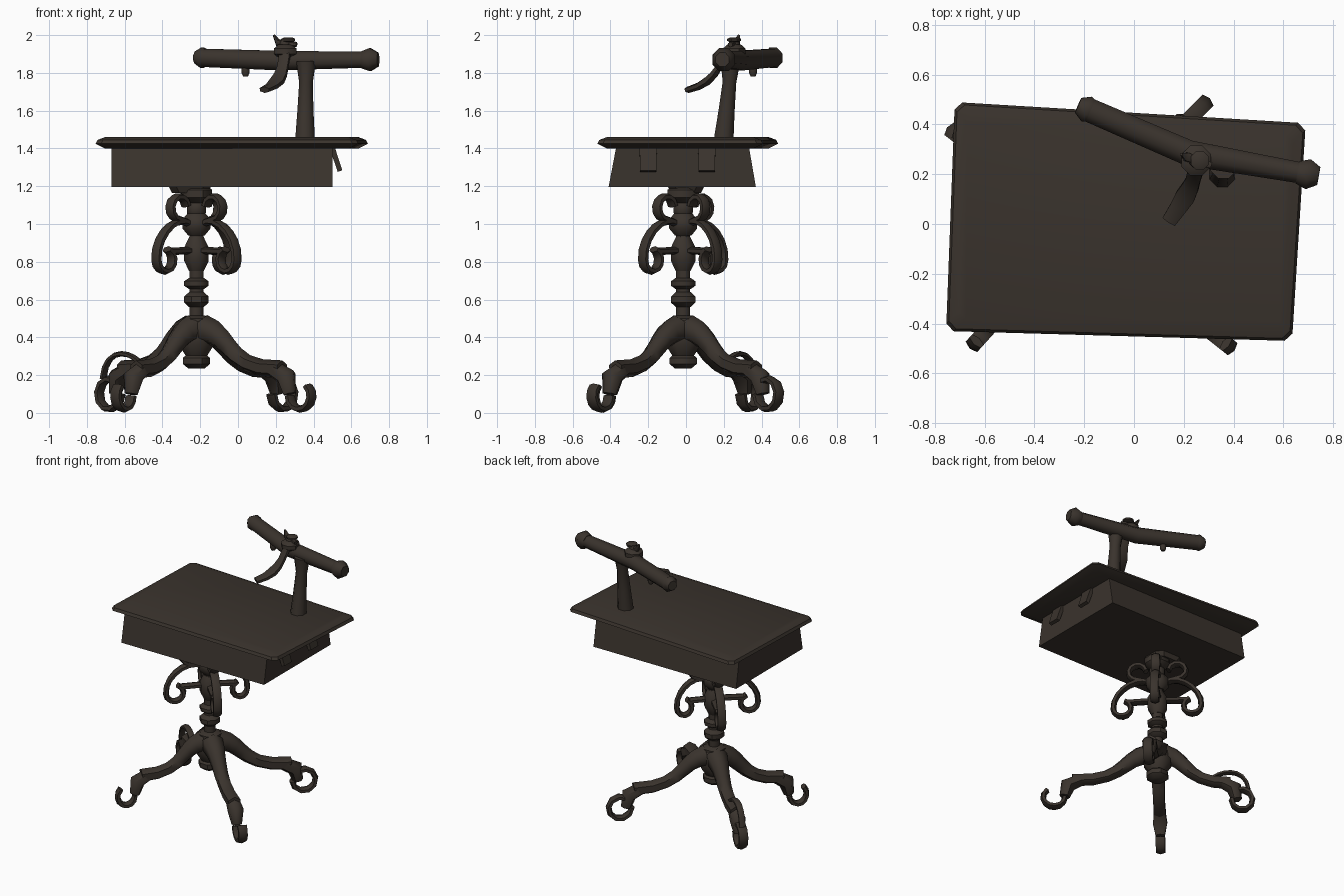
import bpy, bmesh, math
from mathutils import Vector
from mathutils.geometry import interpolate_bezier

if "Cube" in bpy.data.objects:
    bpy.data.objects.remove(bpy.data.objects["Cube"])

iron = bpy.data.materials.new("dark_brown_iron")
iron.use_nodes = True
COLOUR = (0.042, 0.033, 0.026, 1)
iron.diffuse_color = COLOUR
iron.node_tree.nodes["Principled BSDF"].inputs["Base Color"].default_value = COLOUR

AXIS = Vector((-0.22, -0.015, 0))


def loft(name, rings, angle):
    """Skin a list of equal rings, cap both ends and shade by angle."""
    bm = bmesh.new()
    rows = [[bm.verts.new(point) for point in ring] for ring in rings]
    count = len(rows[0])
    for lower, upper in zip(rows, rows[1:]):
        for i in range(count):
            j = (i + 1) % count
            bm.faces.new((lower[i], lower[j], upper[j], upper[i]))
    bm.faces.new(rows[0])
    bm.faces.new(rows[-1])
    bmesh.ops.recalc_face_normals(bm, faces=bm.faces)
    mesh = bpy.data.meshes.new(name)
    bm.to_mesh(mesh)
    bm.free()
    mesh.materials.append(iron)
    part = bpy.data.objects.new(name, mesh)
    bpy.context.collection.objects.link(part)
    bpy.ops.object.select_all(action="DESELECT")
    part.select_set(True)
    bpy.context.view_layer.objects.active = part
    bpy.ops.object.shade_smooth_by_angle(angle=math.radians(angle))


def around(sides):
    """Cosine and sine pairs for a regular polygon."""
    turns = [math.tau * (k + 0.5) / sides for k in range(sides)]
    return [(math.cos(turn), math.sin(turn)) for turn in turns]


def sweep(name, path, radii, side, sides=6, flat=1.0):
    """Tube along a path; radii are spread evenly along it, flat thins it to a strap."""
    path = [Vector(point) for point in path]
    side = Vector(side)
    last = len(path) - 1
    rings = []
    for i, point in enumerate(path):
        tangent = (path[min(i + 1, last)] - path[max(i - 1, 0)]).normalized()
        across = (side - tangent * side.dot(tangent)).normalized()
        up = tangent.cross(across)
        where = i / last * (len(radii) - 1)
        k = min(int(where), len(radii) - 2)
        radius = radii[k] + (radii[k + 1] - radii[k]) * (where - k)
        rings.append([point + radius * (across * c + up * flat * s) for c, s in around(sides)])
    loft(name, rings, 60)


def bead(name, centre, z, radius, height, neck=0.6):
    """Turned bead: full in the middle, narrowed to a neck at both ends."""
    rings = []
    for offset, width in ((-0.5, neck), (-0.2, 1), (0.2, 1), (0.5, neck)):
        rings.append([(centre.x + radius * width * c, centre.y + radius * width * s,
                       z + offset * height) for c, s in around(8)])
    loft(name, rings, 45)


def bend(*controls):
    """Smooth curve from four (reach, height) control points."""
    return interpolate_bezier(*[Vector(point) for point in controls], 8)


def curl(reach, height, radius, start, turn):
    """Arc of (reach, height) points, angles in degrees."""
    angles = [math.radians(start + turn * k / 8) for k in range(9)]
    return [(reach + radius * math.cos(a), height + radius * math.sin(a)) for a in angles]


def radial(name, heading, profile, radii, scale, flat=1.0):
    """Sweep a (reach, height) profile in an upright plane through the column."""
    out = Vector((*heading, 0)).normalized()
    path = [AXIS + out * point[0] * scale + Vector((0, 0, point[1])) for point in profile]
    sweep(name, path, radii, (-out.y, out.x, 0), flat=flat)


def inset_ring(corners, inset, cut, z):
    """Four-sided ring pulled inward, with clipped corners."""
    middle = sum((Vector(corner) for corner in corners), Vector((0, 0))) / 4
    points = [Vector((x - math.copysign(inset, x - middle.x), y - math.copysign(inset, y - middle.y)))
              for x, y in corners]
    ring = []
    for i, point in enumerate(points):
        for other in (points[i - 1], points[(i + 1) % 4]):
            ring.append((*(point + (other - point).normalized() * cut), z))
    return ring


def rectangle(left, right, front, back):
    return [(left, front), (right, front), (right, back), (left, back)]


# Table top, slightly askew, with a moulded rim
top_corners = [(-0.755, -0.43), (0.635, -0.47), (0.69, 0.405), (-0.72, 0.49)]
rim = ((0.05, 1.4), (0, 1.425), (0.01, 1.445), (0.05, 1.46))
loft("table_top", [inset_ring(top_corners, inset, 0.03, z) for inset, z in rim], 30)

# Drawer box, narrower at the top, with two catches on its left side
box_base = rectangle(-0.67, 0.5, -0.41, 0.37)
loft("drawer_box", [[(x, y, 1.195) for x, y in box_base],
                    [(x, y * 0.9, 1.41) for x, y in box_base]], 30)
for name, y in (("front_catch", -0.2), ("back_catch", 0.11)):
    sweep(name, [(0.5, y, 1.4), (0.54, y, 1.28)], [0.065, 0.06], (0, 1, 0), sides=4, flat=0.3)

# Plate joining box and column
plate = rectangle(-0.37, -0.14, -0.1, 0.1)
loft("mounting_plate", [inset_ring(plate, inset, 0.04, z) for inset, z in ((0.02, 1.165), (0, 1.205))], 30)

# Turned column: a slim core threaded through beads
bead("column_core", AXIS, 0.75, 0.04, 0.9, neck=1)
for name, z, radius, height in (
        ("drop_finial", 0.275, 0.078, 0.08), ("hub", 0.4, 0.1, 0.2), ("hub_collar", 0.49, 0.08, 0.05),
        ("lower_ring", 0.6, 0.07, 0.08), ("upper_ring", 0.685, 0.07, 0.06), ("vase", 0.84, 0.07, 0.18),
        ("scroll_collar", 1, 0.08, 0.12), ("neck", 1.08, 0.055, 0.1), ("capital", 1.16, 0.09, 0.1)):
    bead(name, AXIS, z, radius, height)

# Scrolled straps, one set on each diagonal
lower_scroll = bend((0.05, 1), (0.15, 1.06), (0.31, 0.94), (0.3, 0.81))[:-1] + curl(0.24, 0.81, 0.06, 0, -250)
upper_scroll = [(0.04, 1)] + curl(0.135, 1.085, 0.06, -90, 260)
scroll_link = [(0.03, 0.86), (0.2, 0.855)]

# Legs: limb, ankle and curled toe
limb = bend((0.05, 0.44), (0.23, 0.42), (0.2, 0.22), (0.55, 0.23))
ankle = [(0.49, 0.235), (0.58, 0.19), (0.6, 0.1)]
front_toe = curl(0.67, 0.09, 0.07, 180, 230)
back_toe = curl(0.64, 0.1, 0.08, 180, 300)
strap = bend((0.42, 0.27), (0.5, 0.33), (0.67, 0.35), (0.69, 0.18))

for tag, diagonal, heading, stretch in (
        ("front_left", (1, -1), (0.6, -0.475), 1.05), ("back_left", (1, 1), (0.52, 0.515), 1),
        ("back_right", (-1, 1), (-0.52, 0.395), 0.9), ("front_right", (-1, -1), (-0.43, -0.475), 0.86)):
    spread = 0.85 if tag == "back_left" else 1
    for name, profile in (("lower_scroll", lower_scroll), ("upper_scroll", upper_scroll),
                          ("scroll_link", scroll_link)):
        radial(f"{tag}_{name}", diagonal, profile, [0.033, 0.033], spread, flat=0.6)
    radial(f"{tag}_leg", heading, limb, [0.08, 0.055, 0.045, 0.048], stretch)
    radial(f"{tag}_ankle", heading, ankle, [0.045, 0.056, 0.036], stretch)
    toe = back_toe if tag.startswith("back") else front_toe
    radial(f"{tag}_toe", heading, toe, [0.036, 0.036], stretch, flat=0.55)
    if tag == "back_right":
        radial(f"{tag}_leg_strap", heading, strap, [0.024, 0.024], stretch, flat=0.6)

# Leaning post on the table
sweep("post", [(0.355, 0.2, 1.45), (0.357, 0.215, 1.6), (0.36, 0.23, 1.75), (0.36, 0.235, 1.86)],
      [0.056, 0.046, 0.039, 0.056], (1, 0, 0), sides=8)

# Bent cross bar with a knob on each end
left_end, elbow, right_end = (Vector(p) for p in ((0.7, 0.2, 1.87), (0.22, 0.285, 1.865), (-0.19, 0.462, 1.88)))
sweep("cross_bar", [right_end, elbow, left_end], [0.052, 0.056, 0.045], (0, 0, 1), sides=8)
for name, end, size in (("left_knob", left_end, 0.066), ("right_knob", right_end, 0.058)):
    reach = (end - elbow).normalized() * size * 0.65
    sweep(name, [end - reach, end, end + reach], [size * 0.75, size, size * 0.6], (0, 0, 1), sides=8)

# Clamp, wing screw, stud and hanging lever
clamp_centre = Vector((0.25, 0.255))
bead("clamp", clamp_centre, 1.915, 0.065, 0.07)
bead("clamp_stem", clamp_centre, 1.95, 0.03, 0.05)
bead("clamp_knob", clamp_centre + Vector((0.015, 0)), 1.975, 0.04, 0.025)
bead("bar_stud", Vector((0.04, 0.355)), 1.81, 0.022, 0.06)
sweep("wing_screw", [(0.19, 0.28, 2), (0.21, 0.27, 1.96), (0.31, 0.235, 1.95)],
      [0.006, 0.02, 0.014], (0, 1, 0))
sweep("lever", interpolate_bezier(Vector((0.25, 0.23, 1.93)), Vector((0.24, 0.17, 1.82)),
                                  Vector((0.23, 0.14, 1.74)), Vector((0.14, 0.01, 1.71)), 7),
      [0.036, 0.034, 0.046, 0.034], (0.9, -0.4, 0), flat=0.5)
